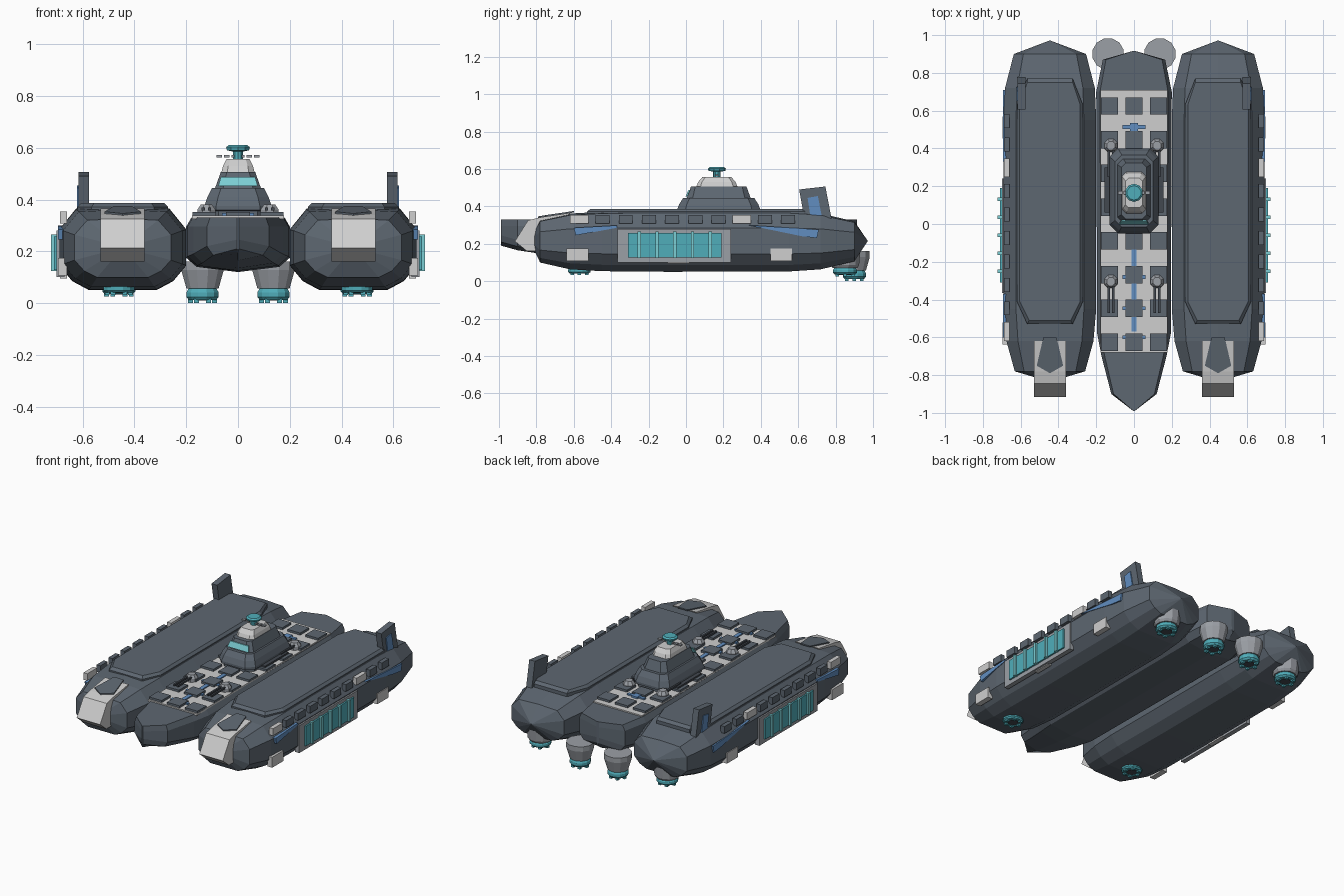
import bpy, bmesh, math
from mathutils import Vector

if "Cube" in bpy.data.objects:
    bpy.data.objects.remove(bpy.data.objects["Cube"])


def material(name, r, g, b):
    m = bpy.data.materials.new(name)
    m.diffuse_color = (r, g, b, 1)
    m.use_nodes = True
    m.node_tree.nodes["Principled BSDF"].inputs["Base Color"].default_value = m.diffuse_color
    return m


HULL = material("slate hull", .11, .135, .165)
DARK = material("dark metal", .055, .065, .08)
MID = material("mid grey", .33, .35, .38)
LIGHT = material("light grey", .62, .62, .62)
TEAL = material("teal", .08, .42, .49)
GLOW = material("pale teal", .2, .62, .66)
BLUE = material("blue", .12, .27, .53)


def finish(name, bm, mat):
    bmesh.ops.recalc_face_normals(bm, faces=bm.faces[:])
    me = bpy.data.meshes.new(name)
    bm.to_mesh(me)
    bm.free()
    me.materials.append(mat)
    ob = bpy.data.objects.new(name, me)
    bpy.context.collection.objects.link(ob)
    return ob


def loft(name, rings, mat, tips=None):
    """Skin a row of equal-length rings; close with flat caps or pointed tips."""
    bm = bmesh.new()
    vr = [[bm.verts.new(p) for p in r] for r in rings]
    n = len(vr[0])
    for a, b in zip(vr, vr[1:]):
        for i in range(n):
            bm.faces.new((a[i], a[(i + 1) % n], b[(i + 1) % n], b[i]))
    for k, r in enumerate((vr[0], vr[-1])):
        if tips:
            t = bm.verts.new(tips[k])
            for i in range(n):
                bm.faces.new((r[i], r[(i + 1) % n], t))
        else:
            bm.faces.new(r)
    return finish(name, bm, mat)


def box(name, x0, x1, y0, y1, z0, z1, mat):
    pts = [(x0, y0), (x1, y0), (x1, y1), (x0, y1)]
    return loft(name, [[(x, y, z) for x, y in pts] for z in (z0, z1)], mat)


def side_prism(name, x0, x1, yz, mat):
    return loft(name, [[(x, y, z) for y, z in yz] for x in (x0, x1)], mat)


def lathe(name, cx, cy, profile, mat, n=12):
    rings = [[(cx + r * math.cos(2 * math.pi * (i + .5) / n),
               cy + r * math.sin(2 * math.pi * (i + .5) / n), z) for i in range(n)]
             for r, z in profile]
    return loft(name, rings, mat)


def chamfered(cx, cy, hx, hy, z, c=.35):
    k = c * min(hx, hy)
    q = [(hx, hy - k), (hx - k, hy), (k - hx, hy), (-hx, hy - k),
         (-hx, k - hy), (k - hx, -hy), (hx - k, -hy), (hx, k - hy)]
    return [(cx + x, cy + y, z) for x, y in q]


def thruster(name, cx, cy, top, bottom, r):
    h = top - bottom
    lathe(name + "_ring", cx, cy, [(r * .85, top), (r, top - .3 * h), (r, top - .6 * h),
          (r * .85, bottom + .2 * h), (r * .55, bottom + .2 * h), (r * .5, bottom + .4 * h)], TEAL)
    lathe(name + "_core", cx, cy, [(r * .56, bottom + .5 * h), (r * .5, bottom + .18 * h)], DARK)
    for i in range(6):
        a = math.pi * i / 3
        x, y = cx + r * .72 * math.cos(a), cy + r * .72 * math.sin(a)
        box(name + "_nozzle", x - .009, x + .009, y - .009, y + .009, bottom, bottom + .4 * h, TEAL)


# centre hull: wedge prow, bevelled flanks
def hull_ring(y, w, zb):
    half = [(w * .9, .33), (w, .295), (w, zb + .055), (w * .8, zb + .02)]
    pts = half + [(0, zb)] + [(-x, z) for x, z in reversed(half)]
    return [(x, y, z) for x, z in pts]


loft("centre_hull", [hull_ring(y, w, zb) for y, w, zb in (
    (-.99, .004, .19), (-.9, .12, .165), (-.7, .172, .135), (-.58, .195, .125),
    (.7, .2, .12), (.87, .165, .14), (.915, .01, .17))], HULL)
box("deck", -.177, .177, -.68, .71, .325, .338, LIGHT)

# deck hatches and blue conduits
for k in range(8):
    y = .625 - k * .1786
    for x in (-.13, 0, .13):
        box("deck_hatch", x - .046, x + .046, y - .046, y + .046, .335, .352, HULL)
box("deck_conduit", -.013, .013, -.57, -.05, .335, .345, BLUE)
for y in (.513, -.28, -.446, -.6):
    box("cross_conduit", -.062, .062, y - .01, y + .01, .335, .347, BLUE)
box("conduit_junction", -.02, .02, .49, .535, .335, .35, BLUE)

# twin-barrel deck turrets
for s in (-1, 1):
    for y in (.415, -.305):
        x = s * .122
        lathe("turret", x, y, [(.038, .335), (.038, .36), (.024, .38)], MID, 8)
        for d in (-.012, .012):
            box("gun_barrel", x + d - .006, x + d + .006, y - .165, y, .358, .37, DARK)

# command tower
TY = .175
loft("tower_base", [chamfered(0, TY, *q) for q in (
    (.115, .21, .335), (.115, .21, .355), (.13, .225, .36), (.13, .225, .375),
    (.118, .212, .41), (.1, .19, .445))], HULL)
loft("tower_upper", [chamfered(0, TY, *q) for q in (
    (.09, .172, .44), (.066, .148, .507))], HULL)
loft("tower_crown", [chamfered(0, .165, *q) for q in (
    (.064, .11, .505), (.058, .1, .53), (.045, .078, .556))], LIGHT)
loft("bridge_window", [[(x, y + d, z) for x, y, z in (
    (-.076, .003, .453), (.076, .003, .453), (.066, .018, .487), (-.066, .018, .487))]
    for d in (-.005, .004)], GLOW)
for s in (-1, 1):
    box("tower_skirt_fitting", s * .13 - .025, s * .13 + .025, .06, .3, .35, .362, DARK)
lathe("beacon", 0, .165, [(.02, .55), (.02, .585), (.045, .59), (.048, .602), (.038, .61)], TEAL, 10)
for i in range(6):
    x = -.0725 + i * .029
    box("sensor_array", x - .011, x + .011, .155, .175, .562, .571, MID)

# one outrigger pod cross-section
HALF = [(.18, .365), (.245, .285), (.245, .145), (.195, .085), (.13, .05)]
SECTION = [(0, .374)] + HALF + [(-u, z) for u, z in reversed(HALF)]


def pod_ring(cx, y, su, sz):
    return [(cx + u * su, y, .215 + (z - .215) * sz) for u, z in SECTION]


for s in (-1, 1):
    cx = s * .445
    loft("pod_hull", [pod_ring(cx, *q) for q in (
        (-.78, .76, .7), (-.62, .94, .92), (-.45, 1, .98), (-.1, 1, 1), (.55, 1, .99),
        (.72, .97, .92), (.9, .78, .66))], HULL, [(cx, -.835, .215), (cx, .972, .215)])

    # raised top panel
    def panel(hw, inset, z):
        half = [(.12 - inset * .5, -.53 + inset), (hw, -.41), (hw, .63), (.12, .77 - inset)]
        return [(cx + x, y, z) for x, y in half] + [(cx - x, y, z) for x, y in reversed(half)]
    loft("pod_top_panel", [panel(.175, 0, .35), panel(.175, 0, .372), panel(.16, .02, .387)], HULL)

    # bow guard with dark inlay
    side_prism("bow_guard", cx - .085, cx + .085, [(-.62, .365), (-.78, .341), (-.845, .325),
               (-.915, .213), (-.85, .16), (-.75, .16), (-.65, .3)], LIGHT)
    inlay = [(-.035, -.6, .371), (.035, -.6, .371), (.07, -.75, .349), (0, -.79, .342), (-.07, -.75, .349)]
    loft("bow_inlay", [[(cx + x, y, z + d) for x, y, z in inlay] for d in (-.004, .004)], HULL)

    # outer broadside bay
    box("bay_frame", s * .67, s * .7, -.365, .24, .1, .28, MID)
    box("bay_window", s * .69, s * .71, -.31, .19, .127, .257, TEAL)
    for y in (-.25, -.155, -.06, .035, .13):
        box("bay_rib", s * .7, s * .722, y - .009, y + .009, .125, .265, GLOW)

    # rim tabs, lower plates and blue flashes
    for k in range(10):
        y = -.57 + .124 * k
        light = k in (0, 7)
        w = .05 if light else .037
        box("rim_tab", s * .66, s * .688, y - w, y + w, .308, .354, LIGHT if light else HULL)
    for y in (-.58, .51):
        box("flank_plate", s * .66, s * .695, y - .058, y + .058, .107, .175, LIGHT)
    box("keel_plate", s * .66, s * .688, -.1, .02, .095, .11, LIGHT)
    side_prism("front_flash", s * .66, s * .694, [(-.6, .285), (-.37, .298), (-.37, .285), (-.59, .245)], BLUE)
    side_prism("rear_flash", s * .655, s * .694, [(.33, .3), (.71, .275), (.7, .23), (.62, .24)], BLUE)

    # raked tail fin
    side_prism("tail_fin", s * .575, s * .616, [(.605, .49), (.745, .506), (.778, .335), (.635, .325)], HULL)
    side_prism("fin_panel", s * .61, s * .622, [(.65, .445), (.705, .455), (.725, .352), (.665, .345)], BLUE)

    # pod thrusters
    lathe("pod_thruster_mount", cx + s * .015, .85, [(.085, .16), (.078, .085), (.068, .07)], MID)
    thruster("rear_pod_thruster", cx + s * .015, .85, .075, .025, .066)
    thruster("front_pod_thruster", cx + s * .015, -.57, .075, .032, .062)

    # main stern engines
    lathe("stern_engine", s * .137, .9, [(.085, .16), (.085, .128), (.064, .056)], MID)
    thruster("stern_thruster", s * .137, .9, .06, 0, .064)
